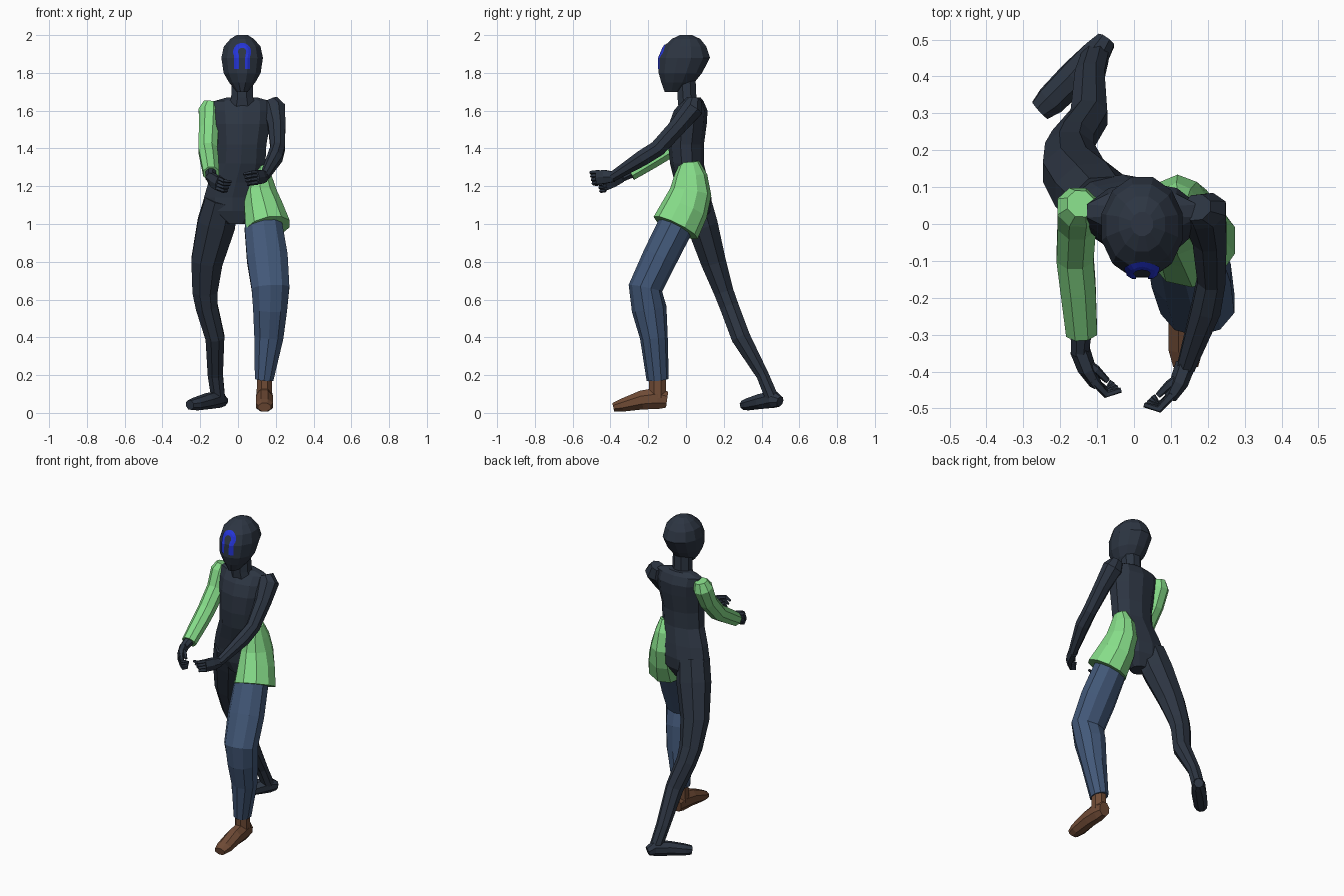
import bpy, bmesh, math
from mathutils import Vector
from mathutils.bvhtree import BVHTree


def material(name, rgb):
    m = bpy.data.materials.new(name)
    m.diffuse_color = (*rgb, 1)
    return m


NAVY = material("dark navy", (0.026, 0.036, 0.055))
GREEN = material("light green", (0.24, 0.72, 0.25))
DENIM = material("denim blue", (0.055, 0.098, 0.19))
BROWN = material("leather brown", (0.16, 0.07, 0.036))
MARK = material("bright blue", (0.018, 0.035, 0.68))


def finish(name, bm, mat):
    bmesh.ops.recalc_face_normals(bm, faces=bm.faces)
    mesh = bpy.data.meshes.new(name)
    bm.to_mesh(mesh)
    bm.free()
    mesh.materials.append(mat)
    ob = bpy.data.objects.new(name, mesh)
    bpy.context.collection.objects.link(ob)
    return ob


def loft(name, rings, mat, sides=8, flat=False, ref=(1, 0, 0)):
    """Skin elliptical rings (x, y, z, half width, half depth) along a path."""
    bm = bmesh.new()
    pts = [Vector(r[:3]) for r in rings]
    grow = 1 / math.cos(math.pi / sides)
    loops = []
    for i, r in enumerate(rings):
        t = pts[min(i + 1, len(pts) - 1)] - pts[max(i - 1, 0)]
        t = Vector((0, 0, 1)) if flat else t.normalized()
        a = Vector(ref)
        a = (a - t * a.dot(t)).normalized()
        b = t.cross(a)
        loop = []
        for k in range(sides):
            ang = 2 * math.pi * (k + 0.5) / sides
            loop.append(bm.verts.new(pts[i] + a * r[3] * grow * math.cos(ang)
                                     + b * r[4] * grow * math.sin(ang)))
        loops.append(loop)
    for p, q in zip(loops, loops[1:]):
        for k in range(sides):
            j = (k + 1) % sides
            bm.faces.new((p[k], p[j], q[j], q[k]))
    bm.faces.new(loops[0])
    bm.faces.new(loops[-1])
    return finish(name, bm, mat)


# head and neck
head = loft("head", [
    (.022, -.065, 1.70, .030, .048), (.022, -.043, 1.75, .070, .088),
    (.022, -.030, 1.80, .098, .115), (.022, -.008, 1.88, .110, .135),
    (.022, -.005, 1.94, .097, .112), (.022, 0, 1.98, .062, .075),
    (.022, 0, 2.0, .030, .032)], NAVY, 12, True)
loft("neck", [(.022, .02, 1.62, .075, .06), (.022, .005, 1.67, .058, .05),
              (.022, .0, 1.78, .055, .05)], NAVY, 8, True)

# horseshoe face mark: thin band laid on the head
tree = BVHTree.FromPolygons([v.co for v in head.data.vertices],
                            [p.vertices for p in head.data.polygons])
path = [(-.029, 1.82), (-.029, 1.85), (-.029, 1.88)]
for k in range(13):
    ang = math.radians(210 - 20 * k)
    path.append((.035 * math.cos(ang), 1.911 + .035 * math.sin(ang)))
path += [(-x, z) for x, z in reversed(path[:3])]
bm = bmesh.new()
rows = []
for i, (x, z) in enumerate(path):
    p, q = path[max(i - 1, 0)], path[min(i + 1, len(path) - 1)]
    n = Vector((p[1] - q[1], q[0] - p[0])).normalized()
    row = []
    for k in (-1, 0, 1):
        px, pz = .022 + x + n.x * .013 * k, z + n.y * .013 * k
        hit = tree.ray_cast(Vector((px, -1, pz)), Vector((0, 1, 0)))[0]
        row.append(bm.verts.new((px, (hit.y if hit else -.1) - .005, pz)))
    rows.append(row)
for a, b in zip(rows, rows[1:]):
    for k in (0, 1):
        bm.faces.new((a[k], a[k + 1], b[k + 1], b[k]))
for f in bm.faces:
    f.normal_update()
if sum(f.normal.y for f in bm.faces) > 0:
    bmesh.ops.reverse_faces(bm, faces=bm.faces)
mesh = bpy.data.meshes.new("face_mark")
bm.to_mesh(mesh)
bm.free()
mesh.materials.append(MARK)
bpy.context.collection.objects.link(bpy.data.objects.new("face_mark", mesh))

# torso
loft("torso", [
    (-.01, .035, 1.00, .05, .05), (-.03, .045, 1.07, .14, .08),
    (-.03, .045, 1.14, .15, .085), (-.012, .03, 1.22, .145, .085),
    (.015, .005, 1.32, .130, .085), (.02, .0, 1.42, .130, .09),
    (.025, .01, 1.53, .145, .095), (.024, .025, 1.60, .150, .085),
    (.022, .035, 1.65, .150, .055), (.022, .035, 1.67, .080, .04)],
    NAVY, 10, True)

# half skirt over the front hip
loft("hip_skirt", [
    (.120, .020, 1.33, .035, .048), (.115, .025, 1.26, .062, .083),
    (.118, .025, 1.17, .085, .105), (.135, -.005, 1.08, .102, .118),
    (.158, -.055, .98, .118, .124)], GREEN, 10)

# front leg with trousers and shoe
loft("front_trouser_leg", [
    (.120, -.01, 1.08, .08, .08), (.135, -.06, .98, .10, .09),
    (.155, -.14, .82, .108, .088), (.172, -.215, .66, .10, .086),
    (.170, -.195, .55, .09, .088), (.163, -.17, .40, .077, .07),
    (.138, -.15, .175, .049, .056)], DENIM, 10)
loft("front_ankle", [(.14, -.152, .23, .038, .045),
                     (.14, -.152, .08, .042, .045)], BROWN)
loft("front_shoe", [
    (.14, -.100, .070, .034, .042), (.14, -.15, .077, .042, .057),
    (.14, -.235, .068, .046, .050), (.14, -.34, .040, .046, .034),
    (.14, -.385, .030, .034, .022)], BROWN)

# back leg and foot
loft("back_leg", [
    (-.085, .045, 1.13, .09, .085), (-.115, .085, 1.0, .10, .082),
    (-.165, .145, .80, .083, .066), (-.175, .20, .64, .066, .052),
    (-.165, .23, .56, .058, .050), (-.122, .29, .40, .050, .050),
    (-.120, .405, .20, .040, .033), (-.105, .455, .08, .036, .035)], NAVY)
loft("back_foot", [
    (-.075, .498, .060, .026, .026), (-.10, .465, .072, .038, .044),
    (-.16, .40, .062, .043, .040), (-.225, .335, .047, .040, .032),
    (-.255, .308, .042, .030, .025)], NAVY)

# arms
loft("sleeve_arm", [
    (-.145, .055, 1.645, .036, .036), (-.152, .045, 1.60, .056, .056),
    (-.155, 0, 1.50, .052, .050), (-.160, -.09, 1.395, .050, .047),
    (-.152, -.17, 1.345, .048, .045), (-.142, -.295, 1.268, .042, .040)],
    GREEN)
loft("sleeve_wrist", [(-.142, -.27, 1.283, .030, .030),
                      (-.147, -.35, 1.245, .024, .026)], NAVY)
loft("bare_arm", [
    (.170, .045, 1.655, .040, .035), (.190, .035, 1.61, .060, .055),
    (.205, -.04, 1.52, .046, .046), (.210, -.15, 1.40, .038, .043),
    (.195, -.23, 1.35, .040, .042), (.14, -.39, 1.25, .024, .026)], NAVY)


def hand(side, wrist, s, drop):
    """Curled hand, fingers bending inward; s = 1 bends toward -x."""
    def at(x, y, z):
        return (wrist[0] + s * x, wrist[1] + y, wrist[2] + z + drop * -y)
    loft(side + "_palm", [
        (*at(0, .01, 0), .026, .024), (*at(-.018, -.04, .0), .036, .022),
        (*at(-.042, -.082, -.004), .036, .015)], NAVY, 6, ref=(0, 0, 1))
    for k in range(4):
        z = .026 - .019 * k
        loft(f"{side}_finger_{k + 1}", [
            (*at(-.036, -.072, z), .010, .010),
            (*at(-.072, -.112 + .004 * k, z - .004), .009, .009),
            (*at(-.112 + .008 * k, -.100 + .008 * k, z - .012), .006, .006)],
            NAVY, 5, ref=(0, 0, 1))
    loft(f"{side}_thumb", [
        (*at(-.012, -.025, .01), .013, .013),
        (*at(-.045, -.045, .018), .010, .010),
        (*at(-.075, -.075, .01), .007, .007)], NAVY, 5, ref=(0, 0, 1))


hand("bare_arm", (.14, -.39, 1.25), 1, 0)
hand("sleeve_arm", (-.147, -.35, 1.245), -1, -.35)
